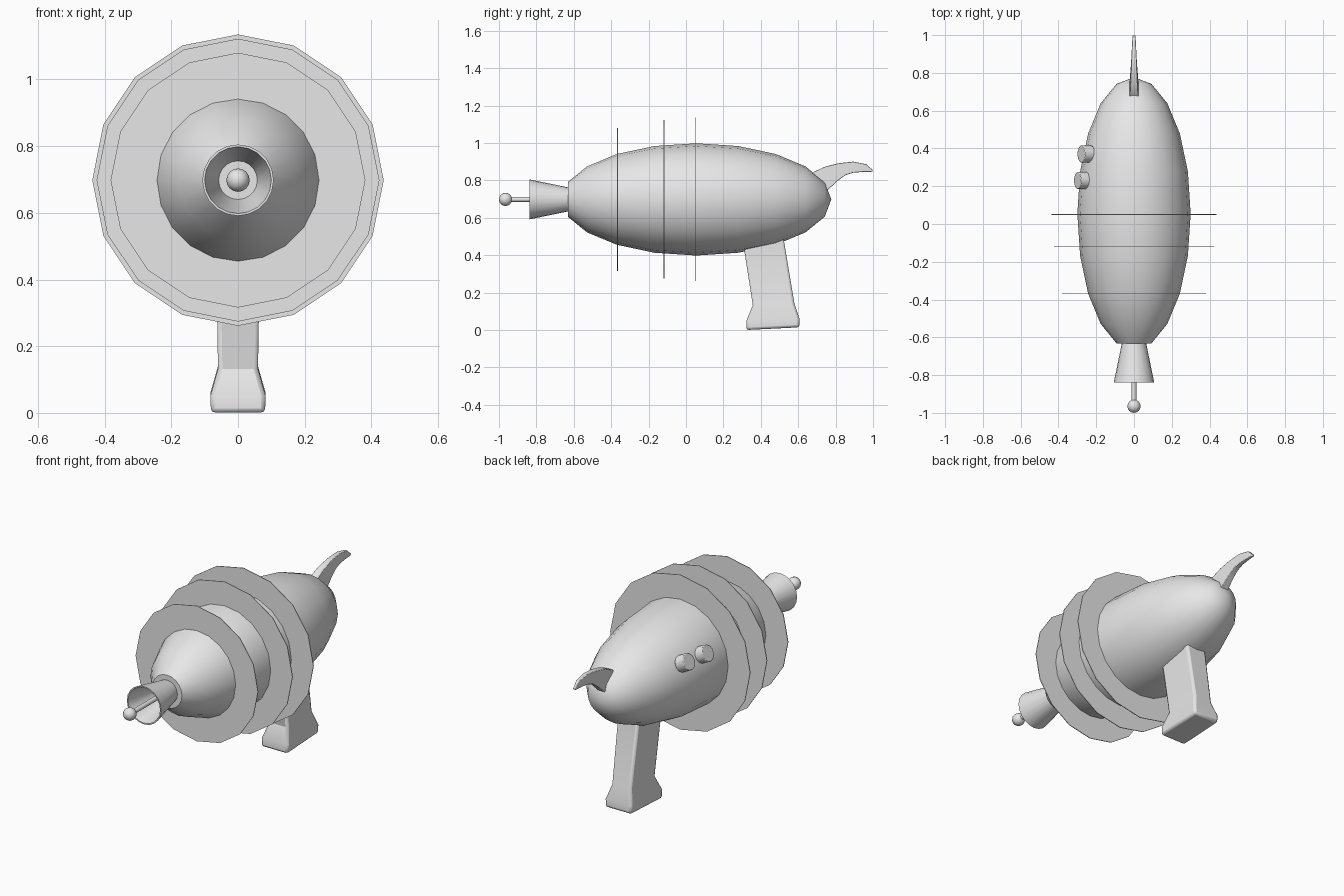
import bpy, bmesh, math
from mathutils import Vector

if "Cube" in bpy.data.objects:
    bpy.data.objects.remove(bpy.data.objects["Cube"], do_unlink=True)

AXIS_Z = 0.698

grey = bpy.data.materials.new("plain_grey")
grey.use_nodes = True
grey.diffuse_color = (0.8, 0.8, 0.8, 1)
grey.node_tree.nodes["Principled BSDF"].inputs["Base Color"].default_value = (0.8, 0.8, 0.8, 1)


def finish(name, bm, angle=40, bevel=0):
    bmesh.ops.recalc_face_normals(bm, faces=bm.faces)
    mesh = bpy.data.meshes.new(name)
    bm.to_mesh(mesh)
    bm.free()
    mesh.materials.append(grey)
    obj = bpy.data.objects.new(name, mesh)
    bpy.context.collection.objects.link(obj)
    if bevel:
        mod = obj.modifiers.new("soft_edges", "BEVEL")
        mod.width = bevel
        mod.segments = 2
        mod.limit_method = "ANGLE"
        mod.angle_limit = math.radians(40)
    bpy.ops.object.select_all(action="DESELECT")
    obj.select_set(True)
    bpy.context.view_layer.objects.active = obj
    bpy.ops.object.shade_smooth_by_angle(angle=math.radians(angle))
    return obj


def bridge(bm, a, b):
    """Join two loops; a single vertex counts as a pole."""
    n = max(len(a), len(b))
    for i in range(n):
        j = (i + 1) % n
        if len(a) == 1:
            bm.faces.new((a[0], b[i], b[j]))
        elif len(b) == 1:
            bm.faces.new((a[i], b[0], a[j]))
        else:
            bm.faces.new((a[i], b[i], b[j], a[j]))


def lathe(name, profile, sides, angle=40):
    """Turn (radius, y) points around the barrel axis."""
    bm = bmesh.new()
    loops = []
    for r, y in profile:
        count = sides if r > 0 else 1
        loops.append([bm.verts.new((r * math.sin(t), y, AXIS_Z + r * math.cos(t)))
                      for t in (math.tau * k / sides for k in range(count))])
    for a, b in zip(loops, loops[1:]):
        bridge(bm, a, b)
    return finish(name, bm, angle)


def loft(name, sections, angle=30, bevel=0):
    """Skin a row of closed loops and cap both ends."""
    bm = bmesh.new()
    loops = [[bm.verts.new(p) for p in s] for s in sections]
    for a, b in zip(loops, loops[1:]):
        bridge(bm, a, b)
    bm.faces.new(loops[0])
    bm.faces.new(loops[-1])
    return finish(name, bm, angle, bevel)


# Body: stretched sphere with a flat nose
body = [(0, -0.632)]
for k in range(-4, 5):
    t = math.radians(18 * k)
    body.append((0.3 * math.cos(t), 0.055 + 0.722 * math.sin(t)))
body.append((0, 0.777))
lathe("body", body, 20)

# Thin cooling discs
for name, y, r in (("front_disc", -0.366, 0.382),
                   ("middle_disc", -0.118, 0.424),
                   ("rear_disc", 0.05, 0.437)):
    lathe(name, [(0, y - 0.002), (r, y - 0.002), (r, y + 0.002), (0, y + 0.002)], 16)

# Hollow muzzle, rod and ball tip
lathe("muzzle", [(0, -0.61), (0.06, -0.61), (0.107, -0.838), (0.1, -0.838),
                 (0.058, -0.66), (0, -0.66)], 20)
lathe("muzzle_rod", [(0, -0.64), (0.013, -0.64), (0.013, -0.96), (0, -0.96)], 12)
ball = []
for k in range(9):
    t = math.pi * k / 8
    ball.append((0.035 * math.sin(t) if 0 < k < 8 else 0, -0.965 - 0.035 * math.cos(t)))
lathe("ball_tip", ball, 16)

# Grip: front y, front z, back y, back z, half width
grip = [(0.30, 0.50, 0.515, 0.53, 0.066),
        (0.357, 0.132, 0.58, 0.14, 0.06),
        (0.323, 0.05, 0.607, 0.06, 0.083),
        (0.323, 0.0, 0.607, 0.014, 0.081)]
loft("grip", [[(-w, fy, fz), (w, fy, fz), (w, by, bz), (-w, by, bz)]
              for fy, fz, by, bz, w in grip], bevel=0.013)

# Tail fin: top y, top z, bottom y, bottom z, half width
fin = [(0.64, 0.80, 0.72, 0.72, 0.026),
       (0.685, 0.846, 0.765, 0.755, 0.023),
       (0.745, 0.874, 0.81, 0.797, 0.019),
       (0.82, 0.892, 0.85, 0.826, 0.016),
       (0.895, 0.9, 0.895, 0.841, 0.013),
       (0.965, 0.886, 0.95, 0.845, 0.01),
       (1.0, 0.853, 0.993, 0.845, 0.007)]
loft("tail_fin", [[(-w, ty, tz), (w, ty, tz), (w, by, bz), (-w, by, bz)]
                  for ty, tz, by, bz, w in fin], bevel=0.003)

# Side buttons on the right flank
for name, x, y in (("rear_button", -0.253, 0.37), ("front_button", -0.272, 0.23)):
    bm = bmesh.new()
    bmesh.ops.create_cone(bm, cap_ends=True, segments=14, radius1=0.046,
                          radius2=0.046, depth=0.06)
    obj = finish(name, bm, bevel=0.004)
    out = Vector((x, 0, 0.13))
    obj.location = (x, y, AXIS_Z + out.z)
    obj.rotation_euler = out.to_track_quat("Z", "Y").to_euler()
